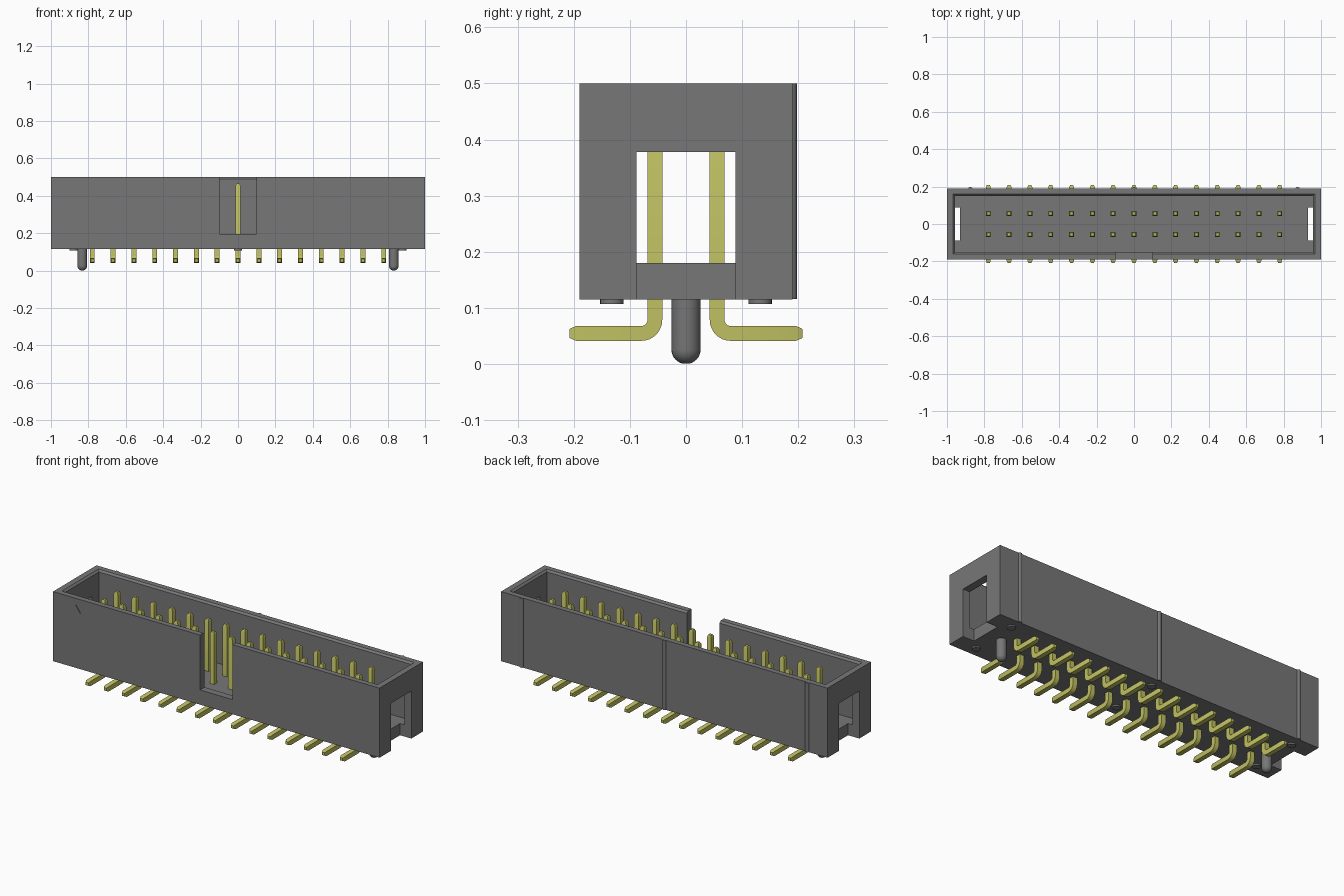
import bpy, bmesh, math
from mathutils import Vector

if "Cube" in bpy.data.objects:
    bpy.data.objects.remove(bpy.data.objects["Cube"], do_unlink=True)


def make_material(name, color):
    m = bpy.data.materials.new(name)
    m.diffuse_color = color
    m.use_nodes = True
    bsdf = m.node_tree.nodes["Principled BSDF"]
    bsdf.inputs["Base Color"].default_value = color
    bsdf.inputs["Roughness"].default_value = 0.6
    return m


GREY = make_material("dark grey plastic", (0.185, 0.185, 0.185, 1))
GOLD = make_material("pale gold metal", (0.53, 0.53, 0.125, 1))


def add_object(name, bm, mat, smooth=False):
    bmesh.ops.recalc_face_normals(bm, faces=bm.faces)
    me = bpy.data.meshes.new(name)
    bm.to_mesh(me)
    bm.free()
    me.materials.append(mat)
    ob = bpy.data.objects.new(name, me)
    bpy.context.collection.objects.link(ob)
    if smooth:
        activate(ob)
        bpy.ops.object.shade_smooth_by_angle(angle=math.radians(35))
    return ob


def activate(ob):
    bpy.ops.object.select_all(action='DESELECT')
    ob.select_set(True)
    bpy.context.view_layer.objects.active = ob


def loft(bm, rings):
    """Skin matching closed rings of points and cap both ends."""
    vs = [[bm.verts.new(p) for p in r] for r in rings]
    n = len(vs[0])
    for a, b in zip(vs, vs[1:]):
        for i in range(n):
            bm.faces.new((a[i], a[(i + 1) % n], b[(i + 1) % n], b[i]))
    bm.faces.new(vs[0][::-1])
    bm.faces.new(vs[-1])


def rect(x0, x1, y0, y1, z):
    return [(x0, y0, z), (x1, y0, z), (x1, y1, z), (x0, y1, z)]


def circle(x, y, z, r, n):
    return [(x + r * math.cos(2 * math.pi * i / n),
             y + r * math.sin(2 * math.pi * i / n), z) for i in range(n)]


def box(x0, x1, y0, y1, z0, z1):
    bm = bmesh.new()
    loft(bm, [rect(x0, x1, y0, y1, z0), rect(x0, x1, y0, y1, z1)])
    return bm


def carve(target, bm):
    cutter = add_object("cutter", bm, GREY)
    cutter.hide_render = True
    mod = target.modifiers.new("carve", 'BOOLEAN')
    mod.operation = 'DIFFERENCE'
    mod.solver = 'EXACT'
    mod.object = cutter
    activate(target)
    bpy.ops.object.modifier_apply(modifier=mod.name)
    bpy.data.objects.remove(cutter, do_unlink=True)


# Shroud: block with an open cavity that has a chamfered mouth
BASE, TOP, FLOOR = 0.115, 0.5, 0.18
shroud = add_object("shroud", box(-1, 1, -0.19, 0.19, BASE, TOP), GREY)
cavity = bmesh.new()
loft(cavity, [rect(-x, x, -y, y, z) for x, y, z in (
    (0.957, 0.15, FLOOR), (0.957, 0.15, 0.49),
    (0.967, 0.16, TOP), (0.967, 0.16, 0.55))])
carve(shroud, cavity)

# Polarising notch in the front wall
carve(shroud, box(-0.1, 0.1, -0.25, -0.12, 0.196, 0.6))

# End windows, open down through the base
for s in (-1, 1):
    xa, xb = sorted((s * 0.931, s * 1.1))
    carve(shroud, box(xa, xb, -0.088, 0.088, 0.05, 0.378))

# Shallow triangular first-pin mark on the front
mark = bmesh.new()
loft(mark, [[(-0.862, y, 0.463), (-0.802, y, 0.463), (-0.832, y, 0.421)]
            for y in (-0.25, -0.186)])
carve(shroud, mark)

# Rounded ribs on the back wall
for label, x in (("right", -0.875), ("middle", 0), ("left", 0.875)):
    bm = bmesh.new()
    loft(bm, [circle(x, 0.186, z, 0.012, 16) for z in (BASE + 0.0005, TOP - 0.0005)])
    add_object("back_rib_" + label, bm, GREY, True)

# Standoff pads under the base
for label, x in (("right", -0.88), ("middle", 0), ("left", 0.88)):
    for side, y in (("front", -0.132), ("back", 0.132)):
        bm = bmesh.new()
        loft(bm, [circle(x, y, z, 0.021, 20) for z in (0.107, BASE + 0.01)])
        add_object(f"standoff_{side}_{label}", bm, GREY, True)

# Locating pegs with domed ends
R = 0.026
for label, x in (("right", -0.833), ("left", 0.833)):
    bm = bmesh.new()
    rings = []
    for i in range(1, 9):
        a = math.pi / 2 * i / 8
        rings.append(circle(x, 0, R - R * math.cos(a), R * math.sin(a), 24))
    rings.append(circle(x, 0, BASE + 0.02, R, 24))
    loft(bm, rings)
    add_object("locating_peg_" + label, bm, GREY, True)

# Contact pin: square wire swept down and bent outward, with tapered tips
HALF, PIN_Y, FOOT_Z, BEND = 0.0132, -0.0555, 0.0545, 0.024
path = [(PIN_Y, 0.466, 0, 0.6), (PIN_Y, 0.454, 0, 1)]  # y, z, turn, scale
for i in range(9):
    a = math.pi / 2 * i / 8
    path.append((PIN_Y - BEND + BEND * math.cos(a),
                 FOOT_Z + BEND - BEND * math.sin(a), a, 1))
path += [(-0.196, FOOT_Z, math.pi / 2, 1), (-0.208, FOOT_Z, math.pi / 2, 0.6)]
bm = bmesh.new()
rings = []
for y, z, a, k in path:
    out = Vector((0, math.cos(a), -math.sin(a))) * HALF * k
    wide = Vector((HALF * k, 0, 0))
    c = Vector((0, y, z))
    rings.append([c - wide - out, c + wide - out, c + wide + out, c - wide + out])
loft(bm, rings)
first = add_object("pin_front_1", bm, GOLD, True)

# Two mirrored rows of fifteen pins
COUNT, PITCH = 15, 0.1113
for row, turn in (("front", 0), ("back", math.pi)):
    for i in range(COUNT):
        pin = first
        if row != "front" or i:
            pin = bpy.data.objects.new(f"pin_{row}_{i + 1}", first.data)
            bpy.context.collection.objects.link(pin)
        pin.location.x = (i - (COUNT - 1) / 2) * PITCH
        pin.rotation_euler.z = turn
